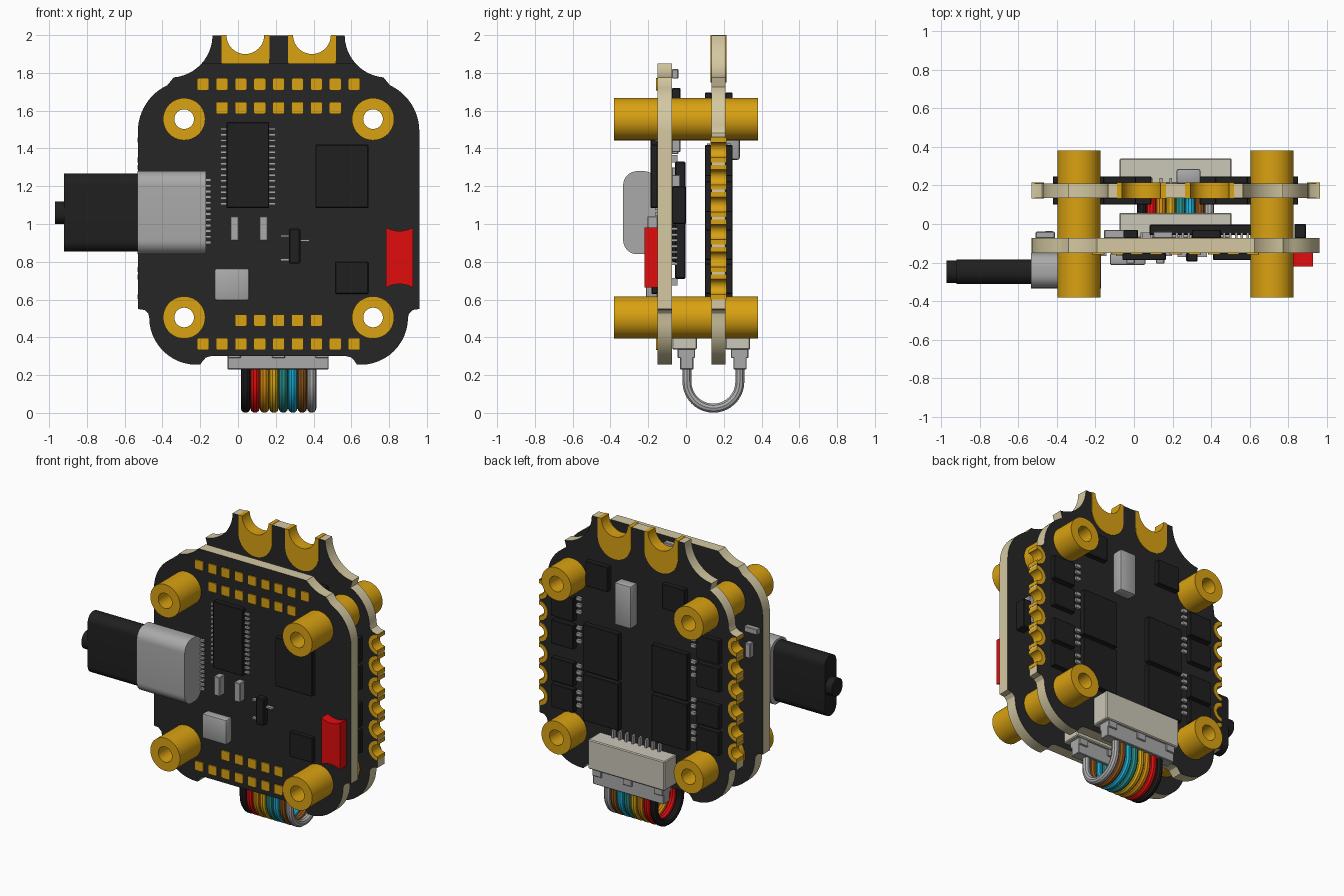
import bpy, bmesh
from math import sin, cos, radians
from mathutils import Vector

if "Cube" in bpy.data.objects:
    bpy.data.objects.remove(bpy.data.objects["Cube"])

CX = 0.215                       # symmetry line of the boards


def mat(name, r, g, b):
    m = bpy.data.materials.new(name)
    m.diffuse_color = (r, g, b, 1)
    m.use_nodes = True
    m.node_tree.nodes["Principled BSDF"].inputs["Base Color"].default_value = m.diffuse_color
    return m


BLACK = mat("board_black", .019, .019, .019)
CHIP = mat("chip_black", .014, .014, .014)
EDGE = mat("board_edge", .66, .58, .36)
GOLD = mat("gold", .70, .36, .006)
METAL = mat("metal", .40, .40, .40)
IVORY = mat("ivory", .60, .57, .48)
RED = mat("red", .75, .004, .004)


def arc(cx, cz, r, a0, a1, n=12):
    return [(cx + r * cos(radians(a0 + (a1 - a0) * i / n)),
             cz + r * sin(radians(a0 + (a1 - a0) * i / n))) for i in range(n + 1)]


def circle(cx, cz, r, n=40):
    return arc(cx, cz, r, 0, 360, n)[:-1]


def to_mesh(ob):
    bpy.ops.object.select_all(action='DESELECT')
    ob.select_set(True)
    bpy.context.view_layer.objects.active = ob
    bpy.ops.object.convert(target='MESH')
    return bpy.context.object


def plate(name, loops, y0, y1, face, side=None):
    """Front-view outline (with holes) extruded from y0 to y1."""
    cu = bpy.data.curves.new(name, 'CURVE')
    cu.dimensions, cu.fill_mode = '2D', 'BOTH'
    cu.extrude = (y1 - y0) / 2
    for pts in loops:
        sp = cu.splines.new('POLY')
        sp.points.add(len(pts) - 1)
        for p, (x, z) in zip(sp.points, pts):
            p.co = (x, z, 0, 1)
        sp.use_cyclic_u = True
    ob = bpy.data.objects.new(name, cu)
    bpy.context.collection.objects.link(ob)
    ob.location.y = (y0 + y1) / 2
    ob.rotation_euler.x = radians(90)
    ob = to_mesh(ob)
    ob.data.materials.clear()
    ob.data.materials.append(face)
    ob.data.materials.append(side or face)
    for f in ob.data.polygons:
        f.material_index = 0 if abs(f.normal.z) > .9 else 1
    return ob


def boxes(name, items, m, axis=None, r=0, seg=5):
    """Boxes (x0,x1,y0,y1,z0,z1) in one mesh; bevels edges along axis (or all)."""
    bm = bmesh.new()
    for x0, x1, y0, y1, z0, z1 in items:
        vs = bmesh.ops.create_cube(bm, size=1)['verts']
        for v in vs:
            v.co = ((x0 + x1) / 2 + v.co.x * (x1 - x0), (y0 + y1) / 2 + v.co.y * (y1 - y0),
                    (z0 + z1) / 2 + v.co.z * (z1 - z0))
    if r:
        es = [e for e in bm.edges if axis is None or
              abs((e.verts[0].co - e.verts[1].co).normalized()[axis]) > .9]
        bmesh.ops.bevel(bm, geom=es, offset=r, segments=seg, profile=.5, affect='EDGES')
    me = bpy.data.meshes.new(name)
    bm.to_mesh(me)
    bm.free()
    me.materials.append(m)
    ob = bpy.data.objects.new(name, me)
    bpy.context.collection.objects.link(ob)
    return ob


def both(half):
    return [(CX + u, z) for u, z in half] + [(CX - u, z) for u, z in reversed(half)]


# board outlines, right half from bottom to top
HOLES = [(CX + s * .5, z) for s in (-1, 1) for z in (.505, 1.555)]
NOTCH_Z = [1.03 + .145 * (i - 2.5) for i in range(6)]
base = ([(.36, .30), (.385, .293), (.402, .275), (.415, .255)] + arc(.435, .505, .25, -90, 0)
        + [(.69, .525), (.71, .545), (.745, .55)])
front = base + arc(.475, 1.49, .27, 0, 65) + arc(.575, 2, .225, 265, 222, 8)
back = list(base)
for z in NOTCH_Z:
    back += arc(.745, z, .044, -90, -270)
back += ([(.745, 1.46), (.715, 1.467), (.692, 1.482)] + arc(.435, 1.5, .25, 0, 65)
         + arc(.575, 2, .225, 265, 182) + [(.35, 1.998)] + arc(.1765, 1.998, .104, 0, -180, 20))
bores = [circle(x, z, .09) for x, z in HOLES]
plate("front_board", [both(front)] + bores, -.15, -.073, BLACK, EDGE)
plate("back_board", [both(back)] + bores, .135, .21, BLACK, EDGE)

# standoffs
for x, z in HOLES:
    plate("standoff", [circle(x, z, .112), circle(x, z, .052)], -.38, .38, GOLD)

# gold edge pads of the back board
for s in (-1, 1):
    for z in NOTCH_Z:
        pts = arc(.747, z, .066, 90, 270) + arc(.747, z, .04, 270, 90)
        plate("side_edge_pad", [[(CX + s * u, w) for u, w in pts]], .131, .214, GOLD)
    c = CX + s * .1765
    plate("battery_pad", [[(c + .127, 2)] + arc(c, 1.875, .127, 0, -180, 20) + [(c - .127, 2)]
                          + arc(c, 2, .1, 180, 360, 20)], .131, .214, GOLD)

# solder pads on the front board
pads = []
for n, z in ((9, 1.74), (7, 1.615), (5, .49), (9, .365)):
    for i in range(n):
        x = CX + .1 * (i - (n - 1) / 2)
        pads.append((x - .032, x + .032, -.158, -.149, z - .032, z + .032))
boxes("solder_pads", pads, GOLD, 1, .008, 2)

# usb socket, plug and cable stub
boxes("usb_socket", [(-.533, -.17, -.333, -.15, .84, 1.28)], METAL, 0, .075, 8)
boxes("usb_pins", [(-.18, -.143, -.165, -.15, .895 + i * .03, .91 + i * .03) for i in range(12)], METAL)
boxes("usb_plug", [(-.92, -.53, -.31, -.185, .855, 1.267)], CHIP, 0, .058, 8)
boxes("cable_stub", [(-.97, -.91, -.305, -.19, 1.0, 1.12)], CHIP, 0, .055, 8)

# chips on the front face
F = -.149
boxes("front_chips", [(-.06, .165, -.187, F, 1.085, 1.54), (.41, .69, -.187, F, 1.085, 1.42),
                      (.515, .69, -.182, F, .63, .80)], CHIP, None, .004, 1)
boxes("long_chip_pins", [(x, x + .035, -.165, F, z, z + .013) for x in (-.093, .163)
                         for z in [1.1 + .0305 * i for i in range(14)]], METAL)
boxes("capacitors", [(x, x + .045, -.205, F, .91, 1.04) for x in (-.04, .113)], METAL, None, .004, 1)
boxes("transistor", [(.27, .33, -.195, F, .79, .975)], CHIP, None, .006, 1)
boxes("transistor_pins", [(.225, .275, -.17, F, .93, .942), (.225, .275, -.17, F, .805, .817),
                          (.325, .378, -.17, F, .907, .919)], METAL)
boxes("crystal", [(-.125, .06, -.213, F, .595, .765)], METAL, None, .012, 2)
red = plate("red_button", [arc(.855, 1.105, .142, 240, 300) + arc(.855, .54, .142, 60, 120)],
            -.22, F, RED)

# chips between the boards, on the rear of the front board
boxes("main_processor", [(.08, .70, -.058, -.003, .71, 1.33)], CHIP, None, .006, 1)
pins = []
for i in range(16):
    t = -.23 + i * .46 / 15
    for a, b in ((.045, .085), (.695, .735)):
        pins.append((a, b, -.074, -.045, 1.014 + t, 1.027 + t))
    for a, b in ((.675, .715), (1.325, 1.365)):
        pins.append((.384 + t, .397 + t, -.074, -.045, a, b))
boxes("processor_pins", pins, METAL)
boxes("inner_components", [(-.51, -.41, -.075, -.04, 1.37, 1.41), (-.46, -.42, -.075, -.035, 1.2, 1.3),
                           (.76, .82, -.075, -.03, 1.07, 1.26), (-.155, -.05, -.075, -.03, 1.38, 1.5),
                           (.1, .2, -.075, -.04, 1.77, 1.82)], METAL, None, .004, 1)
boxes("inner_chips", [(.83, .89, -.075, 0, 1.0, 1.2), (.3, .45, -.075, -.03, 1.63, 1.72),
                      (-.11, .02, -.075, -.03, .8, 1.0)], CHIP, None, .004, 1)

# power chips on both faces of the back board
for face, y0, y1 in (("rear", .208, .247), ("inner", .1, .137)):
    chips, small = [], []
    for s in (-1, 1):
        for u, z, w, h in ((.26, 1.1, .135, .16), (.26, .76, .135, .16), (.55, 1.335, .085, .082),
                           (.55, 1.145, .085, .082), (.55, .89, .085, .08), (.55, .71, .085, .08),
                           (.29, 1.61, .085, .085)):
            x = CX + s * u
            chips.append((x - w, x + w, y0, y1, z - h, z + h))
        for g in (1.37, 1.17, .91, .73):
            for k in (-.045, 0, .045):
                x = CX + s * .432
                small.append((x - .018, x + .018, y0 + .01, y1 - .01, g + k - .011, g + k + .011))
    boxes(face + "_power_chips", chips, CHIP, None, .004, 1)
    boxes(face + "_resistors", small, METAL)
boxes("current_sensor", [(.22, .345, .208, .285, 1.34, 1.63)], METAL, None, .012, 2)

# wire connectors on both boards
for where, y in (("front", -.074), ("back", .208)):
    boxes(where + "_header", [(-.075, .505, y, y + .132, .335, .535)], IVORY, None, .006, 1)
    boxes(where + "_plug", [(-.055, .48, y + .043, y + .113, .23, .36)]
          + [(x, x + .07, y + .03, y + .122, .29, .345) for x in (-.055, .18, .41)], METAL, None, .004, 1)
    boxes(where + "_header_pins", [(.033 + i * .05, .047 + i * .05, y, y + .03, .53, .59)
                                   for i in range(8)], METAL)

# looped wires
COLOURS = [(.012, .012, .012), (.75, .004, .004), (.65, .25, .006), (.70, .40, .006),
           (.02, .27, .25), (.01, .42, .66), (.27, .09, .01), (.42, .42, .42)]
for i, c in enumerate(COLOURS):
    x = .04 + .05 * i
    path = [(.005, .26)] + arc(.145, .165, .14, 180, 360, 20) + [(.285, .26)]
    cu = bpy.data.curves.new("wire", 'CURVE')
    cu.dimensions = '3D'
    cu.bevel_depth, cu.bevel_resolution = .025, 3
    sp = cu.splines.new('POLY')
    sp.points.add(len(path) - 1)
    for p, (y, z) in zip(sp.points, path):
        p.co = (x, y, z, 1)
    cu.materials.append(mat("wire_%d" % i, *c))
    ob = bpy.data.objects.new("wire", cu)
    bpy.context.collection.objects.link(ob)
    to_mesh(ob)

# smooth round surfaces, keep hard edges
bpy.ops.object.select_all(action='SELECT')
bpy.ops.object.shade_smooth_by_angle(angle=radians(30))
